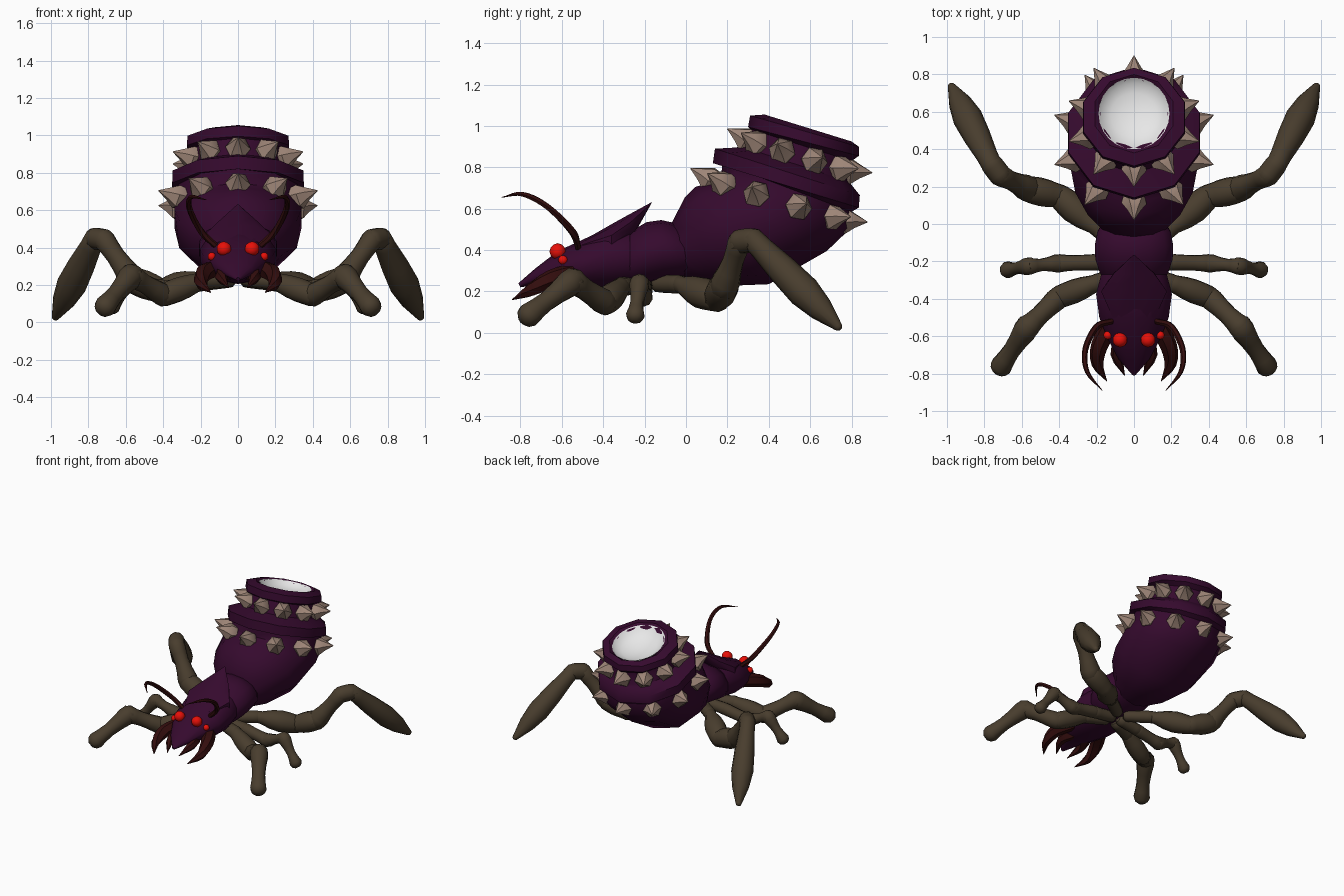
import bpy, bmesh, math
from mathutils import Vector

cube = bpy.data.objects.get("Cube")
if cube:
    bpy.data.objects.remove(cube)


def material(name, rgb):
    m = bpy.data.materials.new(name)
    m.use_nodes = True
    m.diffuse_color = (*rgb, 1)
    bsdf = next(n for n in m.node_tree.nodes if n.type == 'BSDF_PRINCIPLED')
    bsdf.inputs["Base Color"].default_value = (*rgb, 1)
    return m


PURPLE = material("dark purple shell", (.036, .003, .027))
BROWN = material("leg brown", (.066, .047, .027))
TAN = material("spike tan", (.34, .235, .185))
RED = material("eye red", (.95, .006, .003))
MAROON = material("mandible maroon", (.033, .004, .004))
WHITE = material("bowl white", (.8, .8, .8))
parts = []


def finish(bm, name, mat, mirror=False, flip=False):
    bmesh.ops.recalc_face_normals(bm, faces=bm.faces)
    if flip:
        bmesh.ops.reverse_faces(bm, faces=bm.faces)
    mesh = bpy.data.meshes.new(name)
    bm.to_mesh(mesh)
    bm.free()
    mesh.materials.append(mat)
    ob = bpy.data.objects.new(name, mesh)
    bpy.context.collection.objects.link(ob)
    if mirror:
        ob.modifiers.new("Mirror", 'MIRROR')
    parts.append(ob)


def skin(bm, rings, cap_start=True):
    rings = [[bm.verts.new(p) for p in r] for r in rings]
    n = len(rings[0])
    for a, b in zip(rings, rings[1:]):
        for i in range(n):
            j = (i + 1) % n
            bm.faces.new((a[i], a[j], b[j], b[i]))
    if cap_start:
        bm.faces.new(rings[0])
    bm.faces.new(rings[-1])


def loft(name, mat, stations, sides=10, cap_start=True, flip=False):
    """Each station: upper point (y, z), lower point (y, z), half width."""
    rings = []
    for ya, za, yb, zb, w in stations:
        a, b = Vector((0, ya, za)), Vector((0, yb, zb))
        mid, half = (a + b) / 2, (a - b) / 2
        angles = [math.tau * i / sides for i in range(sides)]
        rings.append([mid + half * math.cos(t) + Vector((w * math.sin(t), 0, 0)) for t in angles])
    bm = bmesh.new()
    skin(bm, rings, cap_start)
    finish(bm, name, mat, flip=flip)


def tube(bm, points, sides=10):
    """Tapered tube through (position, radius) pairs."""
    pos = [Vector(p) for p, r in points]
    rings = []
    for i, (p, r) in enumerate(points):
        t = (pos[min(i + 1, len(pos) - 1)] - pos[max(i - 1, 0)]).normalized()
        u = t.cross(Vector((.1, .2, 1))).normalized()
        v = t.cross(u)
        angles = [math.tau * k / sides for k in range(sides)]
        rings.append([pos[i] + (u * math.cos(a) + v * math.sin(a)) * max(r, .002) for a in angles])
    skin(bm, rings)


def smooth_path(points, steps=5):
    """Catmull-Rom resampling of (position, radius) pairs."""
    q = [Vector((*p, r)) for p, r in points]
    q = [2 * q[0] - q[1]] + q + [2 * q[-1] - q[-2]]
    out = []
    for a, b, c, d in zip(q, q[1:], q[2:], q[3:]):
        for s in range(steps):
            t = s / steps
            out.append(b + .5 * t * (c - a + t * (2 * a - 5 * b + 4 * c - d + t * (3 * (b - c) + d - a))))
    out.append(q[-2])
    return [(Vector(v[:3]), v[3]) for v in out]


# Abdomen: swelling belly followed by two overhanging collars
loft("abdomen", PURPLE, [
    (-.07, .53, 0, .25, .16), (-.005, .655, .15, .225, .26), (.045, .705, .4, .235, .33),
    (.11, .725, .68, .395, .358), (.17, .745, .79, .5, .345), (.175, .82, .8, .585, .335),
    (.13, .82, .835, .605, .37), (.14, .89, .84, .665, .367), (.23, .895, .8, .715, .3),
    (.27, .9, .79, .73, .26), (.31, .985, .8, .83, .25), (.3, .995, .835, .855, .288),
    (.31, 1.05, .835, .9, .283), (.38, 1.055, .8, .925, .22), (.405, 1.032, .78, .915, .19),
    (.46, .86, .72, .78, .13)])

# White bowl set into the top collar
loft("top_bowl", WHITE, [
    (.4, 1.042, .782, .925, .19), (.42, 1.01, .755, .905, .168),
    (.46, .972, .7, .898, .125), (.5, .947, .645, .9, .075), (.54, .928, .59, .91, .025)],
    sides=24, cap_start=False, flip=True)

# Thorax, head and the pointed crest
loft("thorax", PURPLE, [
    (-.33, .42, -.33, .26, .13), (-.27, .49, -.26, .22, .185), (-.19, .535, -.19, .235, .212),
    (-.12, .545, -.11, .25, .215), (-.05, .53, -.03, .26, .2), (.02, .47, .03, .28, .16)], sides=14)
loft("head", PURPLE, [
    (-.27, .5, -.27, .22, .18), (-.37, .51, -.38, .205, .208), (-.5, .45, -.5, .21, .19),
    (-.62, .395, -.6, .22, .145), (-.73, .31, -.71, .235, .085), (-.81, .24, -.8, .22, .01)], sides=14)
loft("head_crest", PURPLE, [
    (-.5, .445, -.5, .39, .12), (-.36, .525, -.36, .37, .185),
    (-.27, .575, -.26, .46, .115), (-.165, .632, -.17, .62, .006)])

# Two rows of spikes around the collars
UP = Vector((0, .29, .957))
FRONT = Vector((0, -.957, .29))
for name, y, z, reach in (("lower_spikes", .45, .665, .447), ("upper_spikes", .55, .88, .366)):
    centre = Vector((0, y, z))
    bm = bmesh.new()
    for k in range(10):
        a = math.tau * k / 10
        d = FRONT * math.cos(a) + Vector((math.sin(a), 0, 0))
        tube(bm, [(centre + d * (reach - .15) - UP * .03, .055),
                  (centre + d * (reach - .1) - UP * .025, .068),
                  (centre + d * (reach - .06) - UP * .012, .038),
                  (centre + d * reach, 0)], sides=6)
    finish(bm, name, TAN)


# Legs: swollen segments meeting at knobbly joints, rooted under the thorax
def leg(name, joints):
    bm = bmesh.new()
    for (a, ra, _), (b, rb, swell) in zip(joints, joints[1:]):
        a, b = Vector(a), Vector(b)
        ext = (b - a).normalized()
        tube(bm, [(a - ext * ra * .75, ra * .55), (a - ext * ra * .3, ra * .95),
                  (a.lerp(b, .1), ra), (a.lerp(b, .35), (ra + 2 * swell) / 3),
                  (a.lerp(b, .6), swell), (a.lerp(b, .8), (rb + 2 * swell) / 3),
                  (b, rb), (b + ext * rb * .5, rb * .8), (b + ext * rb * .8, rb * .4)])
    finish(bm, name, BROWN, mirror=True)


leg("hind_legs", [((.05, -.13, .235), .042, 0), ((.19, -.03, .235), .045, .045),
                  ((.4, .15, .165), .066, .078), ((.56, .185, .225), .072, .077),
                  ((.715, .26, .44), .06, .052), ((.765, .325, .45), .058, .06),
                  ((.975, .735, .03), .022, .08)])
leg("middle_legs", [((.045, -.2, .225), .04, 0), ((.2, -.205, .21), .045, .042),
                    ((.4, -.21, .175), .05, .042), ((.56, -.225, .24), .048, .034),
                    ((.675, -.245, .085), .046, .032)])
leg("front_legs", [((.05, -.26, .23), .042, 0), ((.2, -.315, .22), .05, .046),
                   ((.4, -.39, .145), .062, .066), ((.57, -.55, .25), .066, .052),
                   ((.71, -.76, .085), .06, .048)])

# Antennae and mandibles
bm = bmesh.new()
tube(bm, smooth_path([((.12, -.52, .41), .016), ((.2, -.55, .49), .018), ((.26, -.67, .61), .016),
                      ((.25, -.79, .67), .012), ((.17, -.89, .655), .001)]), sides=6)
finish(bm, "antennae", MAROON, mirror=True)
bm = bmesh.new()
tube(bm, smooth_path([((.12, -.53, .29), .05), ((.185, -.65, .26), .046),
                      ((.195, -.75, .205), .032), ((.145, -.84, .16), .001)], 3), sides=6)
tube(bm, smooth_path([((.05, -.6, .27), .045), ((.09, -.7, .245), .036),
                      ((.05, -.81, .185), .001)], 3), sides=6)
finish(bm, "mandibles", MAROON, mirror=True)

# Eyes: a large and a small one per side
bm = bmesh.new()
for centre, r in (((.075, -.62, .393), .04), ((.14, -.595, .352), .023)):
    made = bmesh.ops.create_icosphere(bm, subdivisions=2, radius=r)
    bmesh.ops.translate(bm, verts=made["verts"], vec=centre)
finish(bm, "eyes", RED, mirror=True)

# Smooth shading with crisp collars
bpy.ops.object.select_all(action='DESELECT')
for ob in parts:
    ob.select_set(True)
bpy.context.view_layer.objects.active = parts[0]
bpy.ops.object.shade_smooth_by_angle(angle=math.radians(45))
